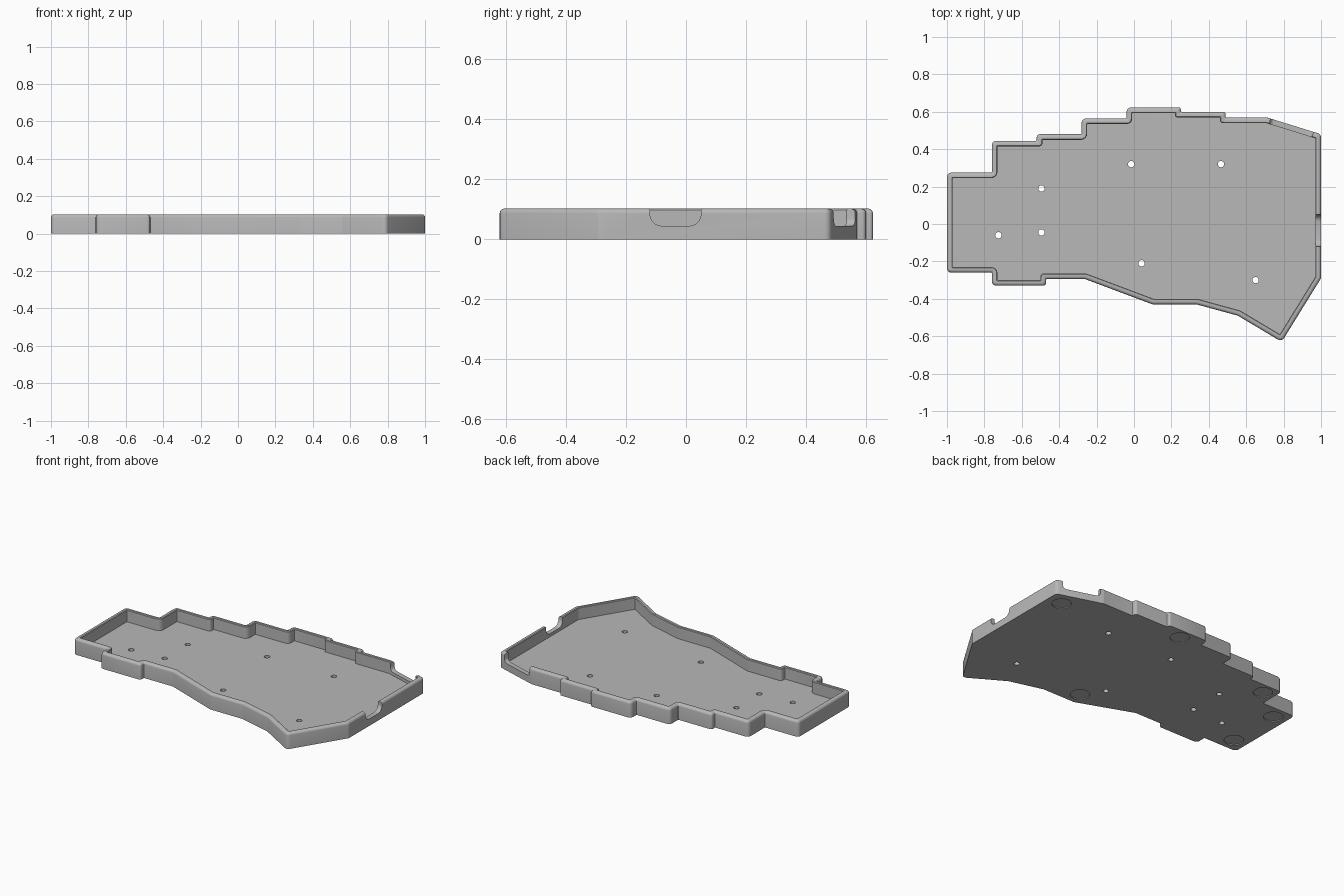
import bpy, bmesh, math
from mathutils import Vector, Matrix

if "Cube" in bpy.data.objects:
    bpy.data.objects.remove(bpy.data.objects["Cube"])

HEIGHT, FLOOR, WALL, ROUND = 0.103, 0.025, 0.03, 0.016
ARC = 5

# Tray outline, counterclockwise from the front right corner
outline = [Vector(p) for p in (
    (-1, -.26), (-.76, -.26), (-.76, -.33), (-.47, -.33), (-.47, -.295),
    (-.26, -.295), (.1, -.43), (.335, -.43), (.555, -.49), (.79, -.63),
    (1, -.29), (1, .48), (.71, .57), (.49, .57), (.49, .6), (.25, .6),
    (.25, .623), (-.04, .623), (-.04, .565), (-.28, .565), (-.28, .48),
    (-.52, .48), (-.52, .445), (-.76, .445), (-.76, .275), (-1, .275))]


def neighbours(points, i):
    return points[i - 1], points[i], points[(i + 1) % len(points)]


def inset(points, d):
    """Move every edge of the outline inwards by d."""
    result = []
    for i in range(len(points)):
        a, b, c = neighbours(points, i)
        e, f = (b - a).normalized(), (c - b).normalized()
        n, m = Vector((-e.y, e.x)), Vector((-f.y, f.x))
        result.append(b + (n + m) * d / (1 + n.dot(m)))
    return result


def ring(bm, d, z):
    """One rounded loop of the tray, inset by d at height z."""
    points, verts = inset(outline, d), []
    for i in range(len(points)):
        a, b, c = neighbours(points, i)
        e, f = (b - a).normalized(), (c - b).normalized()
        turn = math.atan2(e.cross(f), e.dot(f))
        radius = max(.024 - d, .003) if turn > 0 else .004 + d
        limit = .45 * min((b - a).length, (c - b).length)
        t = min(radius * math.tan(abs(turn) / 2), limit)
        radius = t / math.tan(abs(turn) / 2)
        side = math.copysign(1, turn)
        start = b - e * t
        centre = start + Vector((-e.y, e.x)) * radius * side
        for k in range(ARC):
            spin = Matrix.Rotation(turn * k / (ARC - 1), 2)
            p = centre + spin @ (start - centre)
            verts.append(bm.verts.new((p.x, p.y, z)))
    return verts


def make_object(name, bm):
    bmesh.ops.recalc_face_normals(bm, faces=bm.faces)
    mesh = bpy.data.meshes.new(name)
    bm.to_mesh(mesh)
    bm.free()
    obj = bpy.data.objects.new(name, mesh)
    bpy.context.collection.objects.link(obj)
    return obj


# Tray: outer wall, rounded rim, inner wall, floor
bm = bmesh.new()
section = [(0, 0)]
for k in range(5):
    a = k * math.pi / 8
    section.append((ROUND * (1 - math.cos(a)), HEIGHT - ROUND * (1 - math.sin(a))))
section += [(WALL - .004, HEIGHT), (WALL, HEIGHT - .004), (WALL, FLOOR)]
rings = [ring(bm, d, z) for d, z in section]
for low, high in zip(rings, rings[1:]):
    for i in range(len(low)):
        bm.faces.new((low[i - 1], low[i], high[i], high[i - 1]))
bm.faces.new(rings[0])
bm.faces.new(rings[-1])
tray = make_object("tray_case", bm)

# Cutters: screw holes, foot recesses and wall notches
bm = bmesh.new()


def cylinder(x, y, radius, low, high, sides):
    bmesh.ops.create_cone(bm, cap_ends=True, segments=sides, radius1=radius,
                          radius2=radius, depth=high - low,
                          matrix=Matrix.Translation((x, y, (low + high) / 2)))


def notch(x, y, angle, width, depth, corner):
    """Slot with a round-cornered bottom, open at the top of the wall."""
    bottom, half = .045, width / 2
    profile = [(-half, .2)]
    for side in (-1, 1):
        for k in range(7):
            a = (k if side < 0 else 6 - k) * math.pi / 12
            profile.append((side * (half - corner + corner * math.cos(a)),
                            bottom + corner * (1 - math.sin(a))))
    profile.append((half, .2))
    place = Matrix.Translation((x, y, 0)) @ Matrix.Rotation(angle, 4, 'Z')
    face = bm.faces.new([bm.verts.new(place @ Vector((u, -depth / 2, z)))
                         for u, z in profile])
    extruded = bmesh.ops.extrude_face_region(bm, geom=[face], use_keep_orig=True)
    moved = [v for v in extruded["geom"] if isinstance(v, bmesh.types.BMVert)]
    bmesh.ops.translate(bm, verts=moved,
                        vec=place.to_3x3() @ Vector((0, depth, 0)))


for x, y in ((-.725, -.06), (-.495, -.045), (-.495, .19), (-.015, .32),
             (.465, .32), (.04, -.21), (.65, -.3)):
    cylinder(x, y, .017, -.05, .06, 20)
for x, y in ((.9, .41), (.11, .55), (-.68, .37), (-.91, .19),
             (-.91, -.17), (.13, -.34)):
    cylinder(x, y, .058, -.05, .006, 32)
notch(1, -.035, math.pi / 2, .17, .1, .04)
notch(.845, .528, math.atan2(-.09, .29), .24, .08, .025)
cutters = make_object("cutters", bm)
cutters.hide_render = True

# Apply the cuts
cut = tray.modifiers.new("cuts", 'BOOLEAN')
cut.operation, cut.solver, cut.object = 'DIFFERENCE', 'EXACT', cutters
bpy.context.view_layer.update()
graph = bpy.context.evaluated_depsgraph_get()
mesh = bpy.data.meshes.new_from_object(tray.evaluated_get(graph))
tray.modifiers.clear()
tray.data = mesh
bpy.data.objects.remove(cutters)

# Grey plastic
grey = bpy.data.materials.new("grey_plastic")
grey.use_nodes = True
colour = (.48, .48, .48, 1)
grey.diffuse_color = colour
grey.node_tree.nodes["Principled BSDF"].inputs["Base Color"].default_value = colour
mesh.materials.clear()
mesh.materials.append(grey)

bpy.ops.object.select_all(action='DESELECT')
tray.select_set(True)
bpy.context.view_layer.objects.active = tray
bpy.ops.object.shade_smooth_by_angle(angle=math.radians(35))
